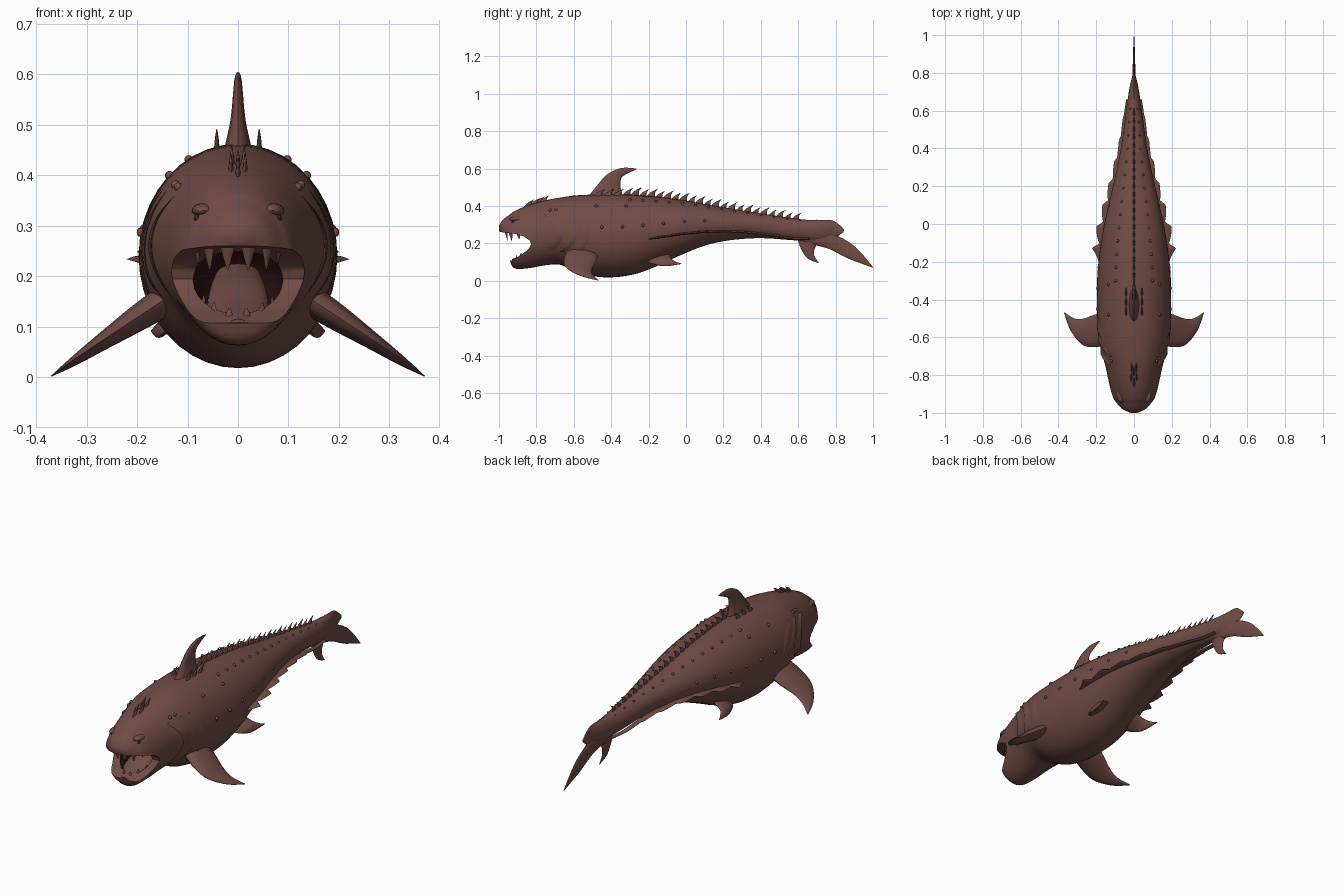
import bpy, bmesh, math
from mathutils import Vector, Matrix

default = bpy.data.objects.get("Cube")
if default:
    bpy.data.objects.remove(default, do_unlink=True)


def material(name, rgb):
    m = bpy.data.materials.new(name)
    m.use_nodes = True
    color = (*rgb, 1)
    m.diffuse_color = color
    bsdf = m.node_tree.nodes["Principled BSDF"]
    bsdf.inputs["Base Color"].default_value = color
    bsdf.inputs["Roughness"].default_value = 0.7
    return m


SKIN = material("brown_skin", (0.165, 0.072, 0.06))
MOUTH = material("dark_red_mouth", (0.025, 0.005, 0.005))
EYE = material("dark_eye", (0.03, 0.014, 0.012))
X, Z = Vector((1, 0, 0)), Vector((0, 0, 1))


def finish(name, bm, mats, angle=50):
    bmesh.ops.recalc_face_normals(bm, faces=bm.faces)
    mesh = bpy.data.meshes.new(name)
    bm.to_mesh(mesh)
    bm.free()
    ob = bpy.data.objects.new(name, mesh)
    bpy.context.collection.objects.link(ob)
    for m in mats:
        mesh.materials.append(m)
    shade(ob, angle)
    return ob


def shade(ob, angle):
    bpy.ops.object.select_all(action="DESELECT")
    ob.select_set(True)
    bpy.context.view_layer.objects.active = ob
    bpy.ops.object.shade_smooth_by_angle(angle=math.radians(angle))


def spline(a, b, c, d, t):
    return b + (c - a) * (t / 2) + (a * 2 - b * 5 + c * 4 - d) * (t * t / 2) \
        + (b * 3 - a - c * 3 + d) * (t ** 3 / 2)


def loft(bm, stations, normal, sides=12, steps=1):
    """Oval rings, each spanning a lead and a trail point with a half thickness."""
    dense, last = [], len(stations) - 1
    for i in range(last):
        four = [stations[min(max(i + k, 0), last)] for k in (-1, 0, 1, 2)]
        for s in range(steps):
            dense.append([spline(*part, s / steps) for part in zip(*four)])
    dense.append(stations[-1])
    rings = []
    for lead, trail, thick in dense:
        mid, half = (lead + trail) / 2, (lead - trail) / 2
        ring = []
        for k in range(sides):
            a = math.tau * k / sides
            ring.append(bm.verts.new(mid + half * math.cos(a) + normal * thick * math.sin(a)))
        rings.append(ring)
    for r, q in zip(rings, rings[1:]):
        for k in range(sides):
            n = (k + 1) % sides
            bm.faces.new((r[k], r[n], q[n], q[k]))
    bm.faces.new(rings[0])
    bm.faces.new(rings[-1])


def flip(p, side):
    return Vector((p[0] * side, p[1], p[2]))


def fin(name, rows, normal, side=1):
    bm = bmesh.new()
    stations = [(flip(a, side), flip(b, side), t) for a, b, t in rows]
    loft(bm, stations, flip(normal, side).normalized(), 14, 5)
    return finish(name, bm, [SKIN])


def upright(rows):
    return [((0, ya, za), (0, yb, zb), t) for ya, za, yb, zb, t in rows]


def ball(bm, center, radii, u=16, v=10):
    mat = Matrix.Translation(center) @ Matrix.Diagonal((*radii, 1))
    bmesh.ops.create_uvsphere(bm, u_segments=u, v_segments=v, radius=1, matrix=mat)


# Body: y, top, bottom, half width
BODY = [
    (-1, .295, .27, .018), (-.98, .325, .22, .06), (-.945, .352, .12, .095),
    (-.92, .37, .068, .113), (-.85, .402, .066, .13), (-.75, .43, .083, .152),
    (-.67, .445, .085, .174), (-.58, .457, .042, .19), (-.45, .462, .019, .196),
    (-.32, .461, .026, .196), (-.2, .453, .06, .188), (-.04, .435, .132, .165),
    (.1, .41, .188, .135), (.23, .387, .216, .105), (.4, .36, .228, .07),
    (.6, .33, .215, .042), (.72, .322, .215, .024), (.8, .31, .25, .005)]


def section(y):
    for p, q in zip(BODY, BODY[1:]):
        if y <= q[0]:
            t = (y - p[0]) / (q[0] - p[0])
            return [a + (b - a) * t for a, b in zip(p, q)]
    return BODY[-1]


def on_body(y, degrees, side=1):
    _, top, bottom, half = section(y)
    a = math.radians(degrees)
    return Vector((side * half * math.cos(a), y, (top + bottom) / 2 + (top - bottom) / 2 * math.sin(a)))


bm = bmesh.new()
loft(bm, [(Vector((0, y, t)), Vector((0, y, b)), w) for y, t, b, w in BODY], X, 40, 4)
body = finish("body", bm, [SKIN, MOUTH])


# Mouth: a gape between the jaws and a deeper throat
def carve(bm, index):
    for f in bm.faces:
        f.material_index = index
    cutter = finish("mouth_cutter", bm, [SKIN, MOUTH])
    cutter.hide_render = True
    mod = body.modifiers.new("mouth", "BOOLEAN")
    mod.operation, mod.solver, mod.object = "DIFFERENCE", "EXACT", cutter
    bpy.context.view_layer.objects.active = body
    bpy.ops.object.modifier_apply(modifier=mod.name)
    bpy.data.objects.remove(cutter, do_unlink=True)


bm = bmesh.new()
gape = [(-1.1, .262), (-.99, .26), (-.92, .252), (-.87, .238), (-.835, .215),
        (-.828, .195), (-.84, .172), (-.88, .138), (-.93, .108), (-1.1, .1)]
face = bm.faces.new([bm.verts.new((-.3, y, z)) for y, z in gape])
side_faces = bmesh.ops.extrude_face_region(bm, geom=[face])["geom"]
bmesh.ops.translate(bm, vec=X * .6, verts=[v for v in side_faces if isinstance(v, bmesh.types.BMVert)])
carve(bm, 0)
bm = bmesh.new()
ball(bm, (0, -.79, .19), (.092, .16, .088), 28, 18)
carve(bm, 1)
shade(body, 40)

# Tongue and mouth floor, rising toward the throat
bm = bmesh.new()
floor = [(-.93, .103, .02, .012), (-.9, .108, .047, .02), (-.84, .127, .062, .026),
         (-.76, .165, .058, .03), (-.67, .2, .045, .025)]
loft(bm, [(Vector((w, y, z)), Vector((-w, y, z)), h) for y, z, w, h in floor], Z, 20, 4)
finish("tongue", bm, [SKIN])

# Broad teeth along both jaws
bm = bmesh.new()
for jaw, count, reach, front, root, length in ((-1, 6, .088, -.965, .268, .055), (1, 6, .075, -.915, .095, .04)):
    for k in range(count):
        a = math.radians(-70 + 140 * k / (count - 1))
        x, y = reach * math.sin(a), front + .1 * (1 - math.cos(a))
        z = root + (.055 * (1 - math.cos(a)) if jaw > 0 else 0)
        size = length * (1 if k % 5 else .8)
        base, tip = Vector((x, y, z)), Vector((x * .95, y + .008, z + jaw * size))
        wide = Vector((math.cos(a), math.sin(a), 0)) * .018
        out = Vector((math.sin(a), -math.cos(a), 0))
        loft(bm, [(base - wide, base + wide, .008), (tip - wide * .1, tip + wide * .1, .001)], out, 8)
finish("teeth", bm, [SKIN])

# Fins
fin("dorsal_fin", upright([
    (-.53, .44, -.33, .43, .032), (-.475, .51, -.35, .5, .016), (-.42, .57, -.345, .55, .01),
    (-.345, .603, -.315, .572, .007), (-.265, .6, -.268, .594, .002)]), X)
fin("tail_upper_lobe", upright([
    (.6, .325, .6, .24, .025), (.72, .326, .72, .215, .016),
    (.79, .32, .795, .23, .007), (.845, .275, .842, .26, .002)]), X)
fin("tail_lower_lobe", upright([
    (.6, .3, .6, .215, .025), (.7, .28, .7, .188, .016), (.8, .245, .77, .168, .009),
    (.885, .197, .86, .122, .006), (.945, .14, .93, .095, .004), (1, .073, .997, .07, .001)]), X)
fin("tail_finlet", upright([
    (.59, .24, .71, .21, .012), (.615, .17, .688, .172, .008),
    (.65, .12, .685, .138, .005), (.708, .094, .709, .096, .001)]), X)
for side, label in ((1, "left"), (-1, "right")):
    fin(label + "_pectoral_fin", [
        ((.12, -.63, .17), (.12, -.48, .165), .032), ((.19, -.65, .125), (.19, -.475, .12), .027),
        ((.27, -.642, .072), (.265, -.5, .07), .017), ((.335, -.565, .028), (.315, -.5, .035), .009),
        ((.37, -.472, .002), (.368, -.468, .003), .001)], (.55, 0, .83), side)
    fin(label + "_pelvic_fin", [
        ((.07, -.23, .12), (.07, -.09, .15), .016), ((.135, -.19, .095), (.135, -.08, .12), .013),
        ((.16, -.12, .08), (.16, -.05, .1), .009), ((.172, -.025, .09), (.172, -.023, .092), .001)],
        (.6, 0, .8), side)

    # Scalloped frill along the flank
    bm, rows, count = bmesh.new(), [], 100
    for i in range(count + 1):
        t = i / count
        y = -.2 + .86 * t
        half = section(y)[3]
        phase = (t * 7.5 + .15) % 1
        scallop = phase ** .7 if phase < .8 else (1 - phase) * 4
        edge = min(1, t * 12) * (.008 + .05 * (1 - t) ** 1.2 * scallop)
        z = .225 + .04 * math.sin(math.pi * min(1, t * 1.1))
        rows.append((Vector((side * half * .75, y, z)), Vector((side * (half + edge), y, z - .002)), .006))
    loft(bm, rows, Z, 8)
    finish(label + "_side_frill", bm, [SKIN])

    # Small sunken eye with a soft brow fold
    bm = bmesh.new()
    ball(bm, on_body(-.925, 40, side) - X * side * .003, (.006, .009, .009))
    finish(label + "_eye", bm, [EYE])
    bm = bmesh.new()
    ball(bm, on_body(-.9, 50, side) - Vector((side * .008, 0, .012)), (.024, .045, .014))
    finish(label + "_brow", bm, [SKIN])

    # Gill folds behind the jaw
    bm = bmesh.new()
    for y in (-.72, -.65, -.59):
        arc = [on_body(y + .05 * math.sin(k * .5), -35 + k * 10, side) for k in range(8)]
        fade = [math.sin(math.pi * (k + .3) / 7.6) for k in range(8)]
        loft(bm, [(p - Vector((0, .025, 0)), p + Vector((0, .025, 0)), .004 * f) for p, f in zip(arc, fade)], X, 10, 3)
    finish(label + "_gill_folds", bm, [SKIN])

    # Skin nodules in rows
    bm = bmesh.new()
    for first, gap, number, degrees in ((-.3, .07, 14, 60), (-.45, .11, 6, 12), (-.48, .16, 2, 46), (-.725, .03, 2, 42)):
        for k in range(number):
            r = .009 - .0003 * k
            ball(bm, on_body(first + gap * k, degrees, side), (r, r, r), 8, 6)
    finish(label + "_nodules", bm, [SKIN])


# Backward-hooked spines on the back, beside the dorsal fin and on the head
def spine(bm, x, y, height):
    _, top, bottom, half = section(y)
    z = (top + bottom) / 2 + (top - bottom) / 2 * math.sqrt(1 - (x / half) ** 2) - .012
    rows = []
    for back, up, wide, thick in ((0, 0, 1.3, .006), (.25, .7, .7, .004), (.95, 1.25, .06, .001)):
        p = Vector((x, y + back * height, z + up * height))
        w = Vector((0, wide * height / 2, 0))
        rows.append((p - w, p + w, thick))
    loft(bm, rows, X, 8, 3)


bm = bmesh.new()
for k in range(22):
    spine(bm, 0, -.32 + .043 * k, .038 - .0004 * k + .005 * (k % 2))
finish("back_spines", bm, [SKIN])
bm = bmesh.new()
for x in (-.042, .042):
    for y in (-.47, -.42, -.37):
        spine(bm, x, y, .037)
finish("shoulder_spines", bm, [SKIN])
bm = bmesh.new()
for x, y in ((0, -.845), (-.014, -.815), (.014, -.815), (0, -.79), (-.012, -.765), (.012, -.765)):
    spine(bm, x, y, .034)
finish("head_spines", bm, [SKIN])
